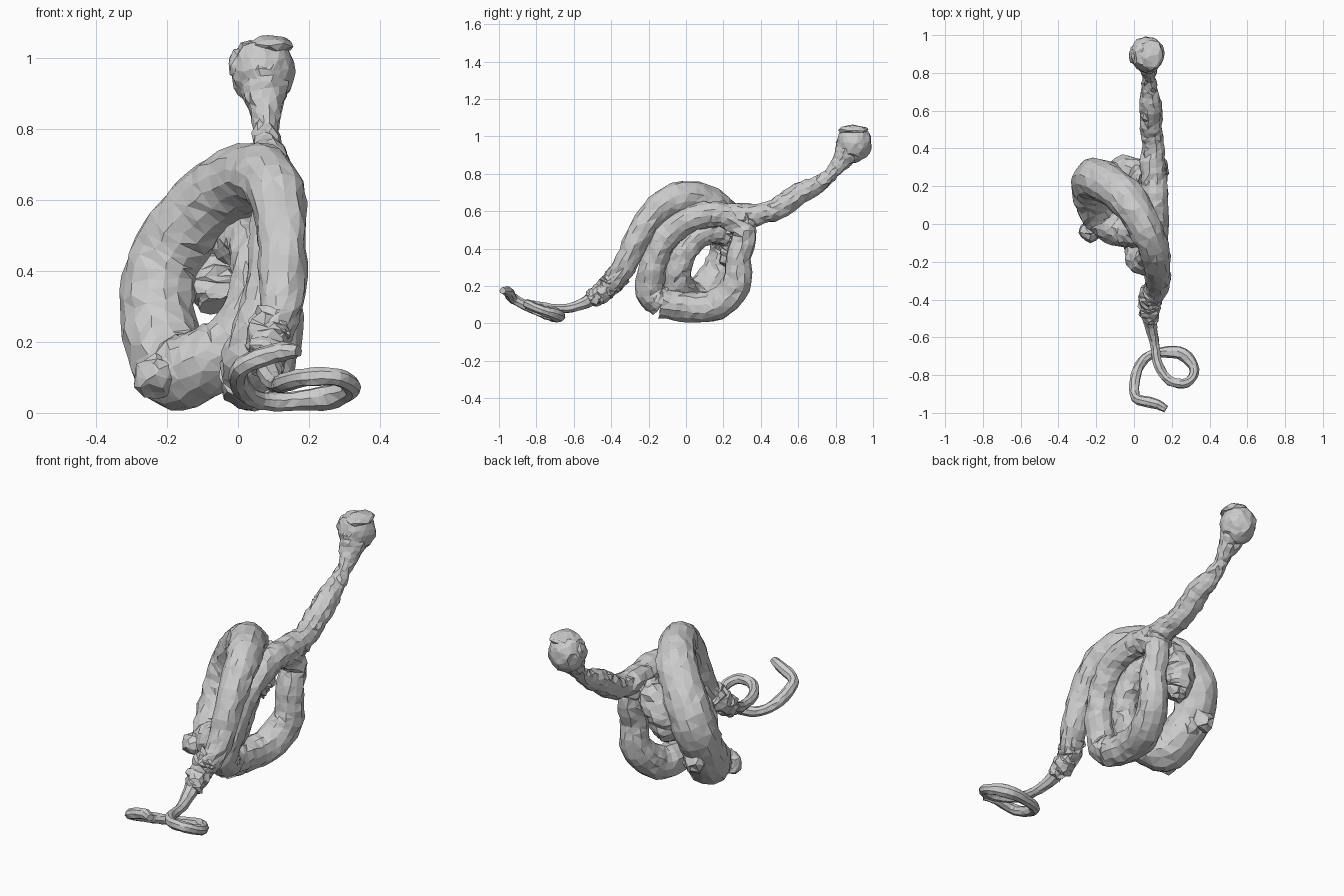
import bpy, bmesh, math, random
from mathutils import Vector

random.seed(4)
if "Cube" in bpy.data.objects:
    bpy.data.objects.remove(bpy.data.objects["Cube"], do_unlink=True)


def finish(bm, name, roughness):
    """Roughen the surface slightly and make a flat-shaded object."""
    for vert in bm.verts:
        vert.co += Vector([random.uniform(-roughness, roughness) for axis in range(3)])
    bmesh.ops.triangulate(bm, faces=[f for f in bm.faces if len(f.verts) == 4])
    bmesh.ops.recalc_face_normals(bm, faces=bm.faces)
    mesh = bpy.data.meshes.new(name)
    bm.to_mesh(mesh)
    bm.free()
    obj = bpy.data.objects.new(name, mesh)
    bpy.context.collection.objects.link(obj)


def smooth_path(stations, steps):
    """Catmull-Rom interpolation of position and radius together."""
    points = [Vector(s) for s in stations]
    points = [points[0] * 2 - points[1]] + points + [points[-1] * 2 - points[-2]]
    path = []
    for a, b, c, d in zip(points, points[1:], points[2:], points[3:]):
        for i in range(steps):
            t = i / steps
            path.append((b * 2 + (c - a) * t + (a * 2 - b * 5 + c * 4 - d) * t ** 2
                         + (b * 3 - a - c * 3 + d) * t ** 3) / 2)
    path.append(points[-2])
    return path


def tube(name, stations, sides=12, steps=4, roughness=0.005):
    """Sweep a round section with varying radius along the stations."""
    path = smooth_path(stations, steps)
    centres = [p.to_3d() for p in path]
    bm = bmesh.new()
    rings = []
    normal = None
    for i, centre in enumerate(centres):
        before = centres[max(i - 1, 0)]
        after = centres[min(i + 1, len(centres) - 1)]
        tangent = (after - before).normalized()
        if normal is None:
            normal = tangent.orthogonal()
        normal = (normal - tangent * normal.dot(tangent)).normalized()
        side = tangent.cross(normal)
        ring = []
        for k in range(sides):
            angle = math.tau * k / sides
            offset = normal * math.cos(angle) + side * math.sin(angle)
            ring.append(bm.verts.new(centre + offset * path[i].w))
        rings.append(ring)
    for lower, upper in zip(rings, rings[1:]):
        for k in range(sides):
            j = (k + 1) % sides
            bm.faces.new((lower[k], lower[j], upper[j], upper[k]))
    bm.faces.new(rings[0])
    bm.faces.new(rings[-1])
    finish(bm, name, roughness)


def lump(name, centre, size, detail=2, roughness=0.005, flat_top=math.inf):
    """Faceted ellipsoid, optionally cut flat at a given height."""
    bm = bmesh.new()
    bmesh.ops.create_icosphere(bm, subdivisions=detail, radius=1)
    for vert in bm.verts:
        vert.co = Vector(centre) + vert.co * Vector(size)
        vert.co.z = min(vert.co.z, flat_top)
    finish(bm, name, roughness)


# Thin curled tail with one small loop lying near the ground
tube("tail", [
    (.17, -.98, .175, .018), (.11, -.95, .17, .028), (.01, -.92, .13, .027),
    (.01, -.8, .07, .028), (.06, -.71, .035, .026), (.15, -.68, .033, .028),
    (.26, -.69, .045, .036), (.32, -.77, .07, .026), (.28, -.84, .1, .026),
    (.19, -.83, .1, .026), (.13, -.75, .085, .026), (.11, -.64, .08, .026),
    (.09, -.54, .11, .034), (.08, -.46, .16, .05)], sides=8, roughness=.002)

# Gnarled joint between the tail and the coil
tube("tail_joint", [
    (.09, -.52, .12, .035), (.08, -.46, .16, .055), (.08, -.41, .2, .058),
    (.1, -.36, .26, .065)], roughness=.01)

# Outer coil: up the front, over the top, down the right-hand side, then inward
tube("outer_coil", [
    (.08, -.43, .18, .05), (.12, -.33, .3, .063), (.125, -.26, .46, .068),
    (.11, -.15, .61, .078), (.06, -.02, .67, .09), (-.03, .12, .635, .1),
    (-.13, .21, .54, .105), (-.21, .24, .41, .108), (-.225, .18, .26, .105),
    (-.18, .06, .125, .11), (-.1, -.01, .14, .1), (-.02, -.04, .2, .085),
    (.03, -.04, .3, .07), (.045, .02, .42, .065), (.03, .12, .49, .065),
    (-.02, .21, .48, .07)], sides=14, roughness=.006)

# Inner coil: an almost closed ring beside the outer coil
tube("inner_coil", [
    (.03, -.13, .11, .08), (.04, -.19, .17, .08), (.08, -.18, .3, .073),
    (.1, -.13, .43, .072), (.11, -.03, .535, .072), (.11, .1, .58, .07),
    (.11, .22, .57, .066), (.11, .31, .49, .065), (.11, .28, .35, .07),
    (.1, .265, .2, .078), (.06, .16, .1, .083), (.03, .02, .088, .08),
    (.03, -.13, .11, .08)], sides=12, roughness=.006)

# Rear coil tucked between the other two, ending inside the ring
tube("rear_coil", [
    (.05, .24, .53, .06), (-.01, .27, .5, .08), (-.06, .275, .43, .085),
    (-.065, .25, .36, .08), (-.055, .22, .3, .05)], roughness=.009)

# Neck reaching upward to the rear
tube("neck", [
    (.11, .16, .575, .06), (.1, .3, .575, .068), (.1, .41, .585, .058),
    (.09, .51, .625, .06), (.09, .61, .695, .06), (.08, .71, .745, .046),
    (.08, .785, .81, .036), (.075, .84, .88, .056), (.07, .88, .95, .08)],
    roughness=.006)
lump("neck_knot", (.1, .32, .55), (.07, .06, .08), roughness=.01)

# Flat-topped head with an uneven rim and side bump
lump("head", (.07, .9, .965), (.09, .093, .105), detail=3, flat_top=1.045)
lump("head_crest", (.09, .895, 1.035), (.065, .08, .025), flat_top=1.06)
lump("head_bump", (.002, .89, .98), (.032, .04, .045))

# Small ragged folds on the underside of the outer coil
for fold in range(7):
    angle = math.pi * fold / 6
    spot = (-.23 + .05 * math.sin(angle), .26 - .05 * fold, .22 - .02 * fold)
    lump("skin_fold", spot, (.06, .05, .06), roughness=.012)
